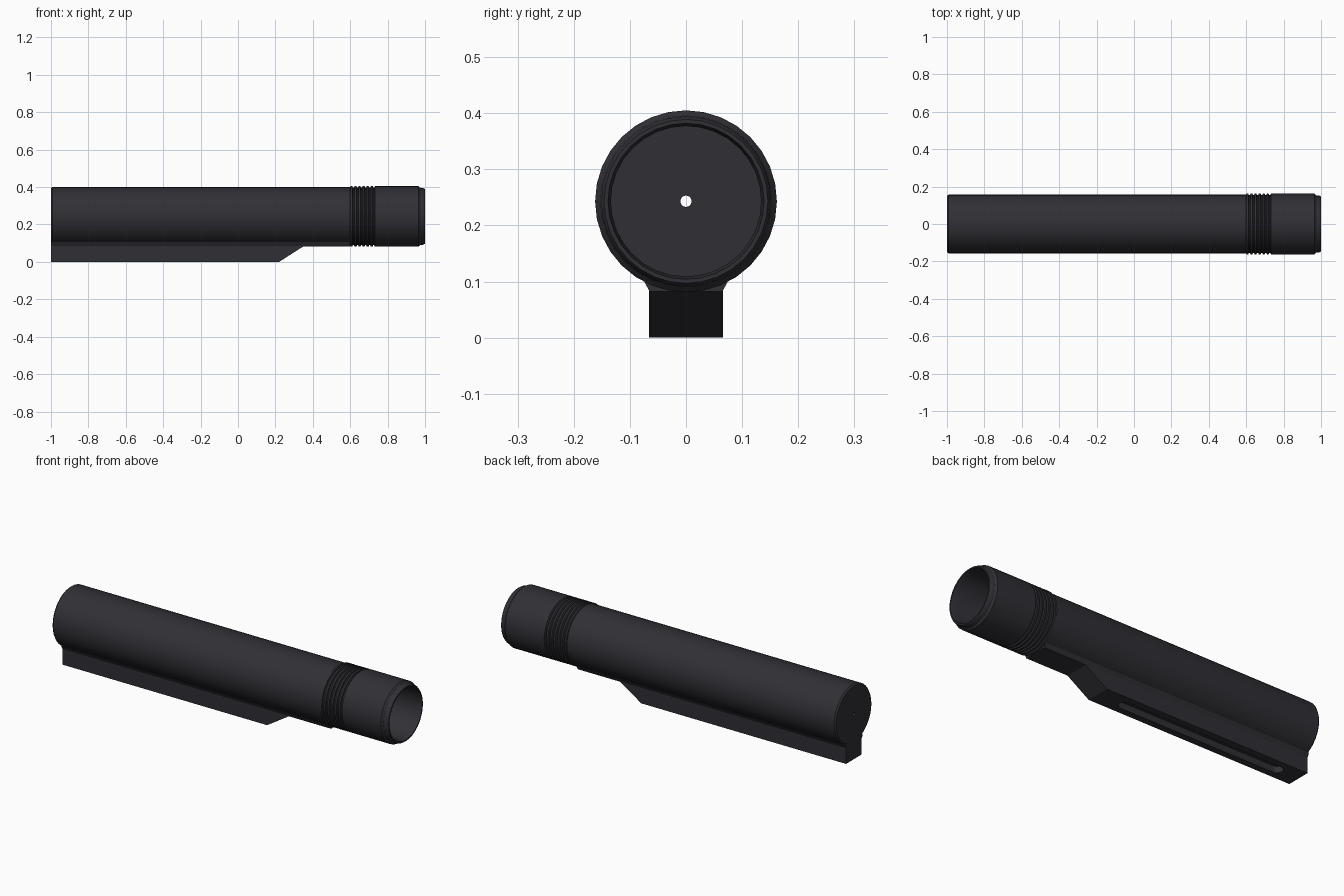
import bpy, bmesh, math

if "Cube" in bpy.data.objects:
    bpy.data.objects.remove(bpy.data.objects["Cube"])

AXIS_Z = 0.243
SIDES = 32

metal = bpy.data.materials.new("dark anodised metal")
metal.diffuse_color = (0.029, 0.029, 0.036, 1)
metal.use_nodes = True
metal.node_tree.nodes["Principled BSDF"].inputs["Base Color"].default_value = metal.diffuse_color


def finish(bm, name, smooth=True):
    bmesh.ops.recalc_face_normals(bm, faces=bm.faces)
    mesh = bpy.data.meshes.new(name)
    bm.to_mesh(mesh)
    bm.free()
    mesh.materials.append(metal)
    ob = bpy.data.objects.new(name, mesh)
    bpy.context.collection.objects.link(ob)
    if smooth:
        bpy.ops.object.select_all(action='DESELECT')
        ob.select_set(True)
        bpy.context.view_layer.objects.active = ob
        bpy.ops.object.shade_smooth_by_angle(angle=math.radians(30))
    return ob


def lathe(name, profile):
    """Closed (x, radius) loop spun around the tube axis."""
    bm = bmesh.new()
    rings = []
    for x, r in profile:
        rings.append([bm.verts.new((x, r * math.sin(2 * math.pi * i / SIDES),
                                    AXIS_Z + r * math.cos(2 * math.pi * i / SIDES)))
                      for i in range(SIDES)])
    for k, a in enumerate(rings):
        b = rings[(k + 1) % len(rings)]
        for i in range(SIDES):
            j = (i + 1) % SIDES
            bm.faces.new((a[i], a[j], b[j], b[i]))
    return finish(bm, name)


def prism(name, pts, offset):
    """Polygon of 3D points extruded along an offset vector."""
    bm = bmesh.new()
    face = bm.faces.new([bm.verts.new(p) for p in pts])
    ext = bmesh.ops.extrude_face_region(bm, geom=[face])
    bmesh.ops.translate(bm, vec=offset,
                        verts=[v for v in ext["geom"] if isinstance(v, bmesh.types.BMVert)])
    return finish(bm, name, False)


def capsule(x0, x1, r, z, n=8):
    """Round-ended slot outline in the xy plane."""
    pts = []
    for cx, start in ((x1, -math.pi / 2), (x0, math.pi / 2)):
        for i in range(n + 1 if x0 != x1 else n):
            a = start + math.pi * i / n
            pts.append((cx + r * math.cos(a), r * math.sin(a), z))
    return pts


# tube: outer wall, thread ridges, front collar, lip, bore and rear drain hole
profile = [(-1.0, 0.010), (-1.0, 0.150), (-0.992, 0.157), (0.60, 0.157)]
pitch = 0.13 / 6
for i in range(6):
    x = 0.60 + i * pitch
    profile += [(x + 0.002, 0.162), (x + 0.012, 0.162), (x + 0.014, 0.154), (x + 0.020, 0.154)]
profile += [(0.732, 0.162), (0.965, 0.162), (0.975, 0.153), (0.992, 0.151), (1.0, 0.146),
            (1.0, 0.139), (0.975, 0.134), (-0.96, 0.134), (-0.96, 0.010)]
lathe("tube", profile)

# lower rail with sloped nose and thin strip running to the threads
W = 0.066
side = [(-1.0, 0.003), (0.22, 0.003), (0.35, 0.083), (0.60, 0.083), (0.60, 0.103), (-1.0, 0.103)]
side = [(x, 0.0 if z == 0.003 else z) for x, z in side]
rail = prism("lower_rail", [(x, -W, z) for x, z in side], (0, 2 * W, 0))

# slot and stop holes cut into the underside
cutters = [prism("slot_cutter", capsule(-0.87, 0.06, 0.03, -0.02), (0, 0, 0.055))]
for i in range(5):
    cx = -0.84 + 0.22 * i
    cutters.append(prism("hole_cutter", capsule(cx, cx, 0.024, 0.02), (0, 0, 0.06)))
bpy.context.view_layer.objects.active = rail
for c in cutters:
    mod = rail.modifiers.new("cut", 'BOOLEAN')
    mod.operation = 'DIFFERENCE'
    mod.solver = 'EXACT'
    mod.object = c
    bpy.ops.object.modifier_apply(modifier=mod.name)
    bpy.data.objects.remove(c)

# flared joint between rail and tube
prism("rail_flare", [(-1.0, -0.065, 0.082), (-1.0, 0.065, 0.082),
                     (-1.0, 0.077, 0.105), (-1.0, -0.077, 0.105)], (1.6, 0, 0))
